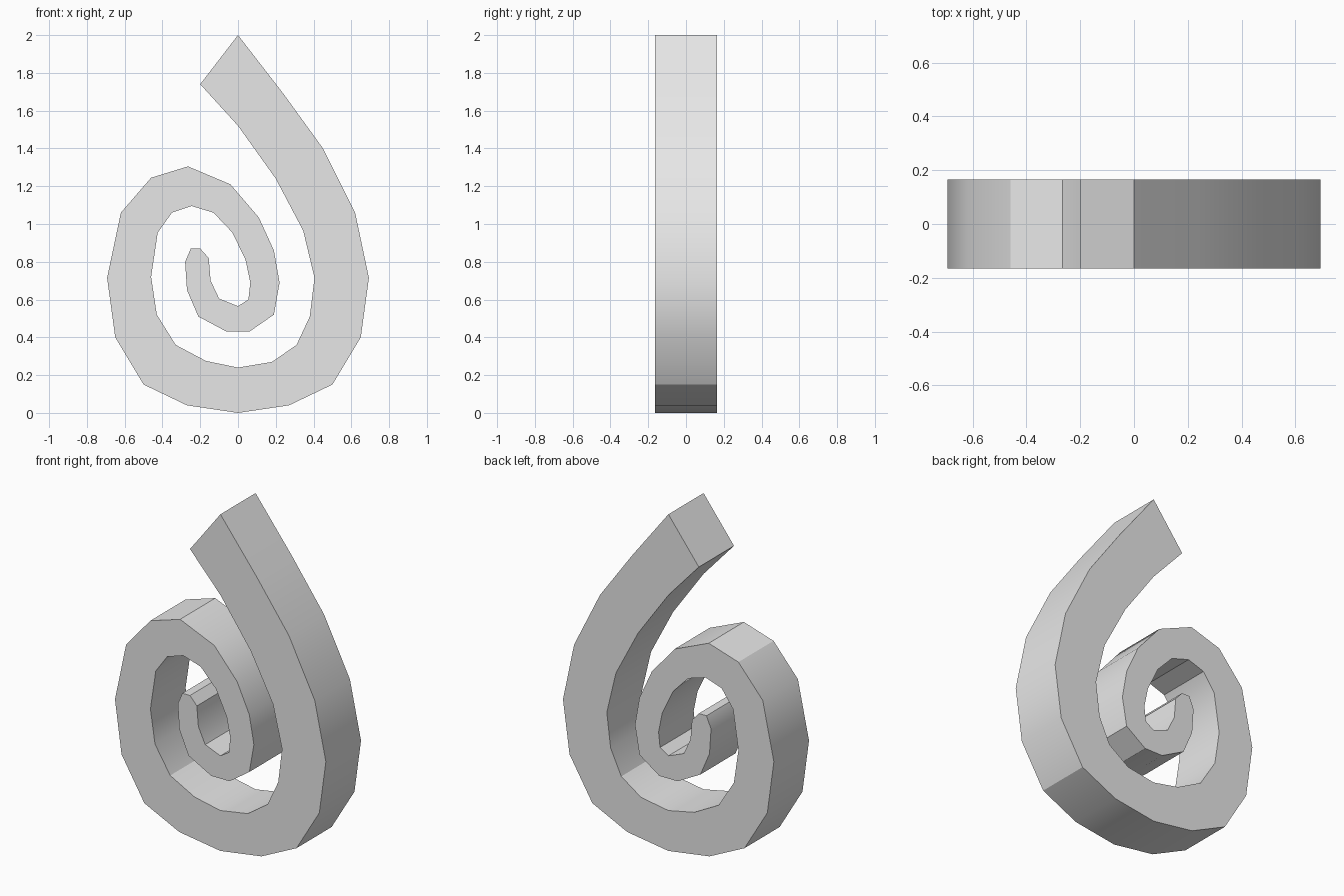
import bpy
import bmesh
import math
from mathutils import Vector

HALF_DEPTH = 0.165

# Remove the default cube
default_cube = bpy.data.objects.get("Cube")
if default_cube:
    bpy.data.objects.remove(default_cube, do_unlink=True)


def make_material(name, colour):
    material = bpy.data.materials.new(name)
    material.use_nodes = True
    material.diffuse_color = colour
    shader = next(node for node in material.node_tree.nodes
                  if node.type == "BSDF_PRINCIPLED")
    shader.inputs["Base Color"].default_value = colour
    return material


def extrude_profile(name, profile, half_depth, material):
    """Fill a closed outline in the XZ plane and extrude it along Y."""
    mesh = bpy.data.meshes.new(name)
    bm = bmesh.new()
    front_verts = [bm.verts.new((x, -half_depth, z)) for x, z in profile]
    front_face = bm.faces.new(front_verts)
    extruded = bmesh.ops.extrude_face_region(
        bm, geom=[front_face], use_keep_orig=True)
    back_verts = [item for item in extruded["geom"]
                  if isinstance(item, bmesh.types.BMVert)]
    bmesh.ops.translate(
        bm, verts=back_verts, vec=Vector((0, 2 * half_depth, 0)))
    bmesh.ops.recalc_face_normals(bm, faces=bm.faces[:])
    bm.to_mesh(mesh)
    bm.free()

    scroll = bpy.data.objects.new(name, mesh)
    bpy.context.collection.objects.link(scroll)
    mesh.materials.append(material)

    # Smooth the curved walls, keep the rims crisp
    bpy.ops.object.select_all(action="DESELECT")
    scroll.select_set(True)
    bpy.context.view_layer.objects.active = scroll
    bpy.ops.object.shade_smooth_by_angle(angle=math.radians(30))
    return scroll


# Outer edge: straight tail, symmetrical bowl, then the inner curl
tail = [(0, 2), (.24, 1.69), (.45, 1.4)]
bowl_side = [(.62, 1.06), (.693, .715), (.65, .4), (.5, .15), (.27, .04)]
bowl_mirror = [(-x, z) for x, z in reversed(bowl_side)]
curl = [(-.46, 1.245), (-.265, 1.305), (-.04, 1.21), (.11, 1.035),
        (.19, .86), (.22, .69), (.19, .52), (.06, .43), (-.06, .43),
        (-.21, .51), (-.27, .65), (-.28, .8), (-.25, .87)]
outer_edge = tail + bowl_side + [(0, 0)] + bowl_mirror + curl

# Inner edge, followed from the tail to the tip of the curl
inner_edge = [(-.2, 1.74), (0, 1.52), (.2, 1.24), (.345, .965),
              (.405, .715), (.38, .51), (.31, .36), (.18, .27), (0, .24),
              (-.17, .275), (-.33, .36), (-.43, .52), (-.46, .72),
              (-.425, .955), (-.35, 1.06), (-.245, 1.095), (-.13, 1.06),
              (-.03, .955), (.04, .81), (.065, .69), (.055, .6),
              (0, .565), (-.1, .605), (-.145, .7), (-.155, .82),
              (-.2, .87)]

grey = make_material("plain grey", (0.8, 0.8, 0.8, 1))
extrude_profile("spiral_scroll", outer_edge + inner_edge[::-1],
                HALF_DEPTH, grey)
